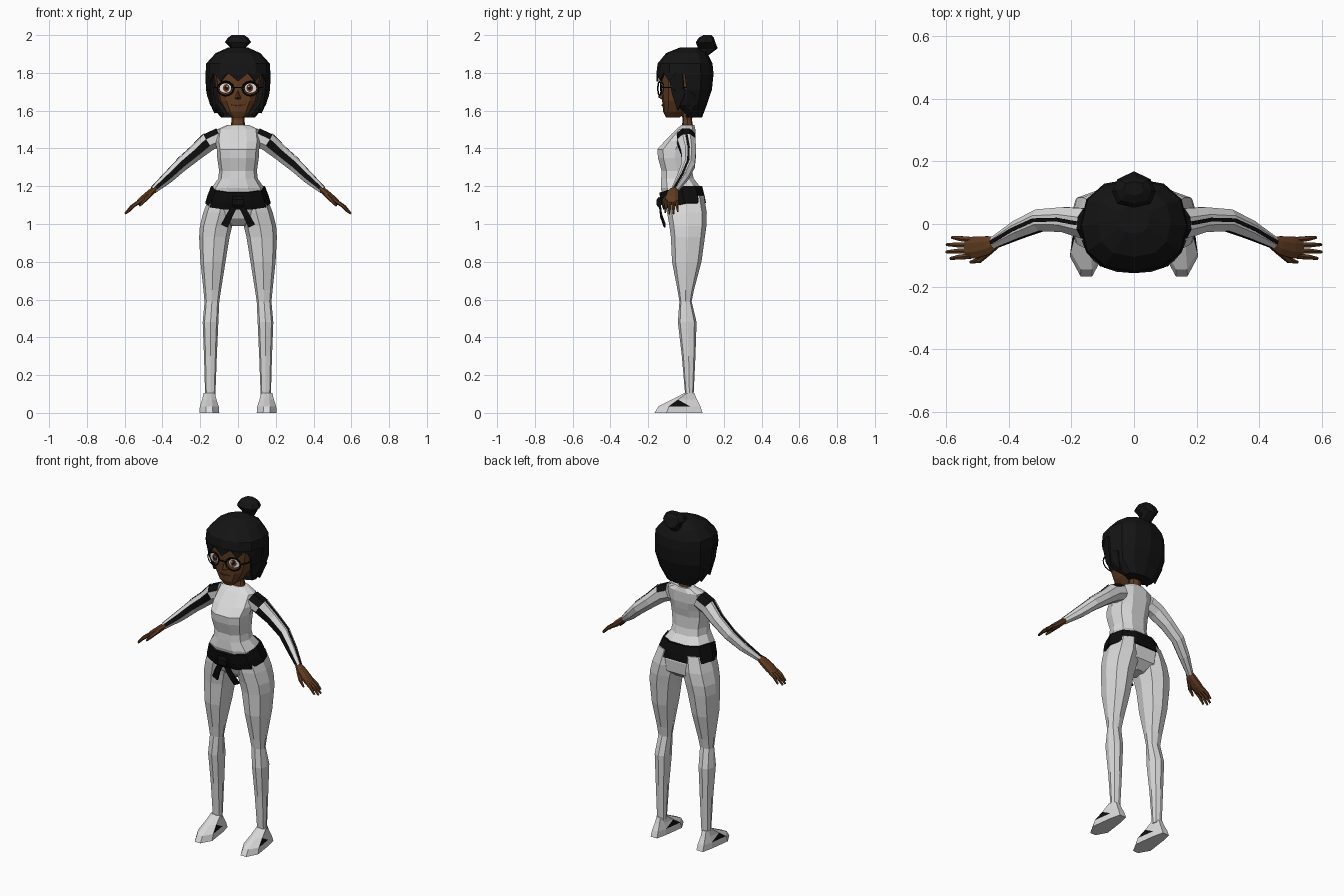
import bpy, bmesh, math
from mathutils import Vector, Matrix

if "Cube" in bpy.data.objects:
    bpy.data.objects.remove(bpy.data.objects["Cube"])


def material(name, rgb):
    m = bpy.data.materials.new(name)
    m.diffuse_color = (*rgb, 1)
    m.use_nodes = True
    m.node_tree.nodes["Principled BSDF"].inputs["Base Color"].default_value = m.diffuse_color
    return m


SUIT = material("suit_white", (0.70, 0.70, 0.70))
BLACK = material("trim_black", (0.004, 0.004, 0.004))
HAIR = material("hair_black", (0.007, 0.007, 0.007))
SKIN = material("skin_brown", (0.120, 0.046, 0.015))
LIPS = material("lip_brown", (0.06, 0.018, 0.008))
EYE = material("eye_white", (0.8, 0.78, 0.75))
IRIS = material("iris_brown", (0.13, 0.035, 0.015))


def finish(bm, name, mats, mirror=False, solid=0.0):
    bmesh.ops.recalc_face_normals(bm, faces=bm.faces)
    me = bpy.data.meshes.new(name)
    bm.to_mesh(me)
    bm.free()
    ob = bpy.data.objects.new(name, me)
    bpy.context.collection.objects.link(ob)
    for m in mats:
        me.materials.append(m)
    if solid:
        mod = ob.modifiers.new("thickness", 'SOLIDIFY')
        mod.thickness = solid
    if mirror:
        ob.modifiers.new("mirror", 'MIRROR')
    return ob


def skin_rings(rings, cap=True):
    """Join equal rings of points; faces come out ring by ring, side by side."""
    bm = bmesh.new()
    vs = [[bm.verts.new(p) for p in r] for r in rings]
    n = len(vs[0])
    for a, b in zip(vs, vs[1:]):
        for i in range(n):
            j = (i + 1) % n
            bm.faces.new((a[i], a[j], b[j], b[i]))
    if cap:
        bm.faces.new(vs[0])
        bm.faces.new(vs[-1])
    bm.faces.ensure_lookup_table()
    bm.normal_update()
    return bm


def oval(z, x0, x1, yf, yb, n=10, p=0.8, turn=0.0, dip=0.0):
    """Horizontal rounded section, starting at the front."""
    pts = []
    for i in range(n):
        a = 2 * math.pi * (i + turn) / n
        s, c = math.sin(a), math.cos(a)
        u = math.copysign(abs(s) ** p, s)
        v = math.copysign(abs(c) ** p, c)
        pts.append(Vector(((x0 + x1) / 2 + u * (x1 - x0) / 2,
                           (yf + yb) / 2 - v * (yb - yf) / 2, z - dip * max(v, 0))))
    return pts


def body(rows, **kw):
    return skin_rings([oval(z, -w, w, f, b, **kw) for z, w, f, b in rows])


def frames(pts):
    """Centre, front and up directions along a path."""
    pts = [Vector(p) for p in pts]
    out = []
    for i, p in enumerate(pts):
        d = (pts[min(i + 1, len(pts) - 1)] - pts[max(i - 1, 0)]).normalized()
        f = Vector((0, -1, 0.001))
        f = (f - d * f.dot(d)).normalized()
        u = f.cross(d).normalized()
        out.append((p, f, u if u.z >= 0 else -u))
    return out


def tube(pts, radii, n=8):
    """Tube along a path; a flat side faces the front. Radii are (front, up)."""
    rings = []
    for (p, f, u), (rf, ru) in zip(frames(pts), radii):
        ang = [2 * math.pi * (i + 0.5) / n for i in range(n)]
        rings.append([p + f * rf * math.cos(a) + u * ru * math.sin(a) for a in ang])
    return skin_rings(rings)


def sheet(polys):
    bm = bmesh.new()
    for poly in polys:
        bm.faces.new([bm.verts.new(p) for p in poly])
    return bm


# Torso
finish(body([(1.525, .055, -.025, .045), (1.50, .112, -.055, .052), (1.44, .12, -.115, .052),
             (1.395, .112, -.156, .045), (1.35, .110, -.152, .035), (1.28, .100, -.132, .035),
             (1.24, .105, -.135, .045), (1.19, .140, -.138, .085), (1.10, .166, -.112, .105),
             (1.03, .150, -.085, .100), (0.99, .05, -.04, .05)], turn=0.5), "torso", [SUIT])

# Belt, dipping at the front, with a knot and two tails
belt = [oval(z, -w, w, f, b, turn=0.5, dip=0.035)
        for z, w, f, b in [(1.20, .143, -.146, .090), (1.15, .162, -.138, .103), (1.11, .174, -.125, .111)]]
finish(skin_rings(belt), "belt", [BLACK])
finish(tube([(-.028, -.143, 1.115), (.028, -.143, 1.115)], [(.014, .03)] * 2, 6), "belt_knot", [BLACK])
finish(tube([(.008, -.14, 1.115), (.045, -.132, 1.045), (.072, -.112, .990)],
            [(.007, .019), (.007, .024), (.007, .027)], 4), "belt_tails", [BLACK], True)

# Legs
leg = [(1.15, .005, .150, -.105, .095), (1.06, .010, .184, -.100, .110), (0.99, .030, .202, -.088, .108),
       (0.93, .045, .206, -.080, .100), (0.80, .066, .199, -.074, .082), (0.65, .090, .183, -.045, .042),
       (0.59, .099, .177, -.035, .030), (0.48, .104, .187, -.043, .056), (0.30, .112, .180, -.022, .050),
       (0.09, .120, .174, -.004, .040)]
finish(skin_rings([oval(*r, n=8) for r in leg]), "legs", [SUIT], True)

# Shoes with a black wedge on both sides
foot = [(.35, -1), (1, -.5), (.68, .5), (.4, 1), (-.4, 1), (-.68, .5), (-1, -.5), (-.35, -1)]
rings = []
for z, hw, yf, yb in [(0, .053, -.167, .088), (.035, .050, -.145, .076), (.070, .038, -.075, .058), (.105, .030, -.008, .044)]:
    rings.append([(.152 + u * hw, (yf + yb) / 2 + v * (yb - yf) / 2, z) for u, v in foot])
bm = skin_rings(rings)
sides = [bm.faces[k + 8] for k in (1, 5)]
for face in bmesh.ops.triangulate(bm, faces=sides)["faces"]:
    if face.calc_center_median().z < 0.052:
        face.material_index = 1
finish(bm, "shoes", [SUIT, BLACK], True)

# Arms: black shoulder tops and a black band along the front
path = [(.095, .0, 1.462), (.155, .002, 1.435), (.22, .014, 1.378), (.30, .012, 1.312), (.37, -.018, 1.246), (.447, -.06, 1.180)]
rad = [.052, .052, .043, .038, .032, .020]
bm = tube(path, [(r, r) for r in rad])
for k, face in enumerate(bm.faces[:40]):
    c = face.calc_center_median()
    mid = (Vector(path[k // 8]) + Vector(path[k // 8 + 1])) / 2
    side = (c - mid).normalized()
    if side.y < -0.9 and k >= 8 or (k < 8 and side.z > 0.3):
        face.material_index = 1
finish(bm, "arms", [SUIT, BLACK], True)

# Thin stripe along the top of the arms
fr = frames(path)
edge = [[p + u * (r * .924 + .002) + f * s * .006 for (p, f, u), r in zip(fr, rad)] for s in (1, -1)]
finish(sheet([(edge[0][i], edge[0][i + 1], edge[1][i + 1], edge[1][i]) for i in range(1, 5)]),
       "arm_stripe", [BLACK], True, 0.003)

# Hands
finish(tube([(.435, -.056, 1.190), (.465, -.068, 1.165), (.505, -.075, 1.132), (.535, -.076, 1.108)],
            [(.018, .015), (.032, .019), (.038, .018), (.034, .012)]), "palms", [SKIN], True)
for k, (y0, y1, x1, z1) in enumerate([(-.102, -.110, .585, 1.062), (-.085, -.089, .598, 1.054),
                                      (-.067, -.066, .597, 1.055), (-.050, -.043, .580, 1.066)]):
    finish(tube([(.52, y0, 1.12), ((.52 + x1) / 2 + .004, (y0 + y1) / 2, (1.12 + z1) / 2 + .004), (x1, y1, z1)],
                [(.010, .011), (.009, .010), (.005, .006)], 6), "finger_%d" % (k + 1), [SKIN], True)
finish(tube([(.462, -.085, 1.160), (.495, -.116, 1.125), (.522, -.122, 1.095)],
            [(.013, .013), (.010, .010), (.005, .005)], 6), "thumbs", [SKIN], True)

# Neck and head
finish(body([(1.49, .042, -.025, .042), (1.55, .034, -.018, .032), (1.64, .038, -.03, .04)], n=8), "neck", [SKIN])
finish(body([(1.563, .030, -.105, -.035), (1.595, .066, -.121, .010), (1.65, .100, -.126, .050),
             (1.72, .117, -.130, .065), (1.80, .128, -.136, .08), (1.86, .11, -.11, .08)], n=12, p=0.7),
       "head", [SKIN])
bm = bmesh.new()
for p in [(0, -.126, 1.715), (0, -.149, 1.672), (.019, -.122, 1.664), (-.019, -.122, 1.664), (0, -.12, 1.655)]:
    bm.verts.new(p)
bmesh.ops.convex_hull(bm, input=bm.verts)
finish(bm, "nose", [SKIN])
finish(sheet([[(-.034, -.124, 1.632), (0, -.130, 1.624), (.034, -.124, 1.632), (0, -.128, 1.634)]]),
       "mouth", [LIPS], False, 0.004)


# Eyes as stacked thin discs, turned outward a little
def disc(name, mat, x, y, z, rx, rz, n=12):
    bm = bmesh.new()
    bmesh.ops.create_cone(bm, cap_ends=True, segments=n, radius1=1, radius2=1, depth=.004)
    bmesh.ops.scale(bm, vec=(rx, rz, 1), verts=bm.verts)
    turn = Matrix.Translation((x, y, z)) @ Matrix.Rotation(.2, 4, 'Z') @ Matrix.Rotation(math.pi / 2, 4, 'X')
    bmesh.ops.transform(bm, matrix=turn, verts=bm.verts)
    finish(bm, name, [mat], True)


disc("eye_outlines", BLACK, .066, -.127, 1.722, .036, .030)
disc("eyes", EYE, .066, -.129, 1.719, .032, .026)
disc("irises", IRIS, .062, -.132, 1.720, .018, .021)
disc("pupils", BLACK, .062, -.134, 1.720, .009, .011)
disc("eye_glints", EYE, .056, -.136, 1.728, .005, .005, 6)

# Glasses
rim = []
for i in range(12):
    a = 2 * math.pi * i / 12
    c = Vector((.066 + .043 * math.cos(a), -.140 + .009 * math.cos(a), 1.717 + .038 * math.sin(a)))
    out = Vector((math.cos(a), .2 * math.cos(a), math.sin(a))) * .004
    front = Vector((0, .004, 0))
    rim.append([c + out, c + front, c - out, c - front])
finish(skin_rings(rim + rim[:1], False), "glasses_rims", [BLACK], True)
finish(tube([(-.026, -.148, 1.722), (.026, -.148, 1.722)], [(.004, .004)] * 2, 4), "glasses_bridge", [BLACK])
finish(tube([(.107, -.131, 1.722), (.128, -.09, 1.722), (.130, .0, 1.722)], [(.004, .004)] * 3, 4),
       "glasses_arms", [BLACK], True)

# Hair shell, left open around the face
bm = body([(1.935, .05, -.03, .06), (1.905, .118, -.105, .112), (1.85, .168, -.150, .140),
           (1.795, .172, -.157, .146), (1.71, .170, -.130, .137), (1.63, .148, -.100, .110),
           (1.565, .09, -.002, .085)], n=12, p=0.85)
gone = [f for f in bm.faces if f.calc_center_median().z < 1.79 and f.calc_center_median().y < -.03 and len(f.verts) == 4]
bmesh.ops.delete(bm, geom=gone, context='FACES')
finish(bm, "hair", [HAIR], False, 0.018)

# Jagged fringe and pointed side locks
edge = oval(1.80, -.172, .172, -.157, .146, n=24, p=0.85)
tips = oval(1.755, -.166, .166, -.156, .14, n=24, p=0.85)
teeth = []
for i in (-5, -3, -1, 1, 3):
    teeth.append((edge[i], edge[i + 1], edge[i + 2], tips[i + 1]))
finish(sheet(teeth), "fringe", [HAIR], False, 0.010)
finish(sheet([[(.150, -.095, 1.80), (.172, -.02, 1.80), (.165, -.01, 1.68), (.130, -.045, 1.600), (.142, -.075, 1.69)],
              [(.170, -.02, 1.72), (.160, .05, 1.68), (.125, .03, 1.585), (.150, -.01, 1.64)]]),
       "side_locks", [HAIR], True, 0.014)

# Top bun
finish(body([(1.89, .032, .055, .115), (1.93, .036, .064, .168), (1.962, .070, .052, .155),
             (1.985, .055, .066, .148), (2.0, .032, .092, .135)], n=8), "bun", [HAIR])
